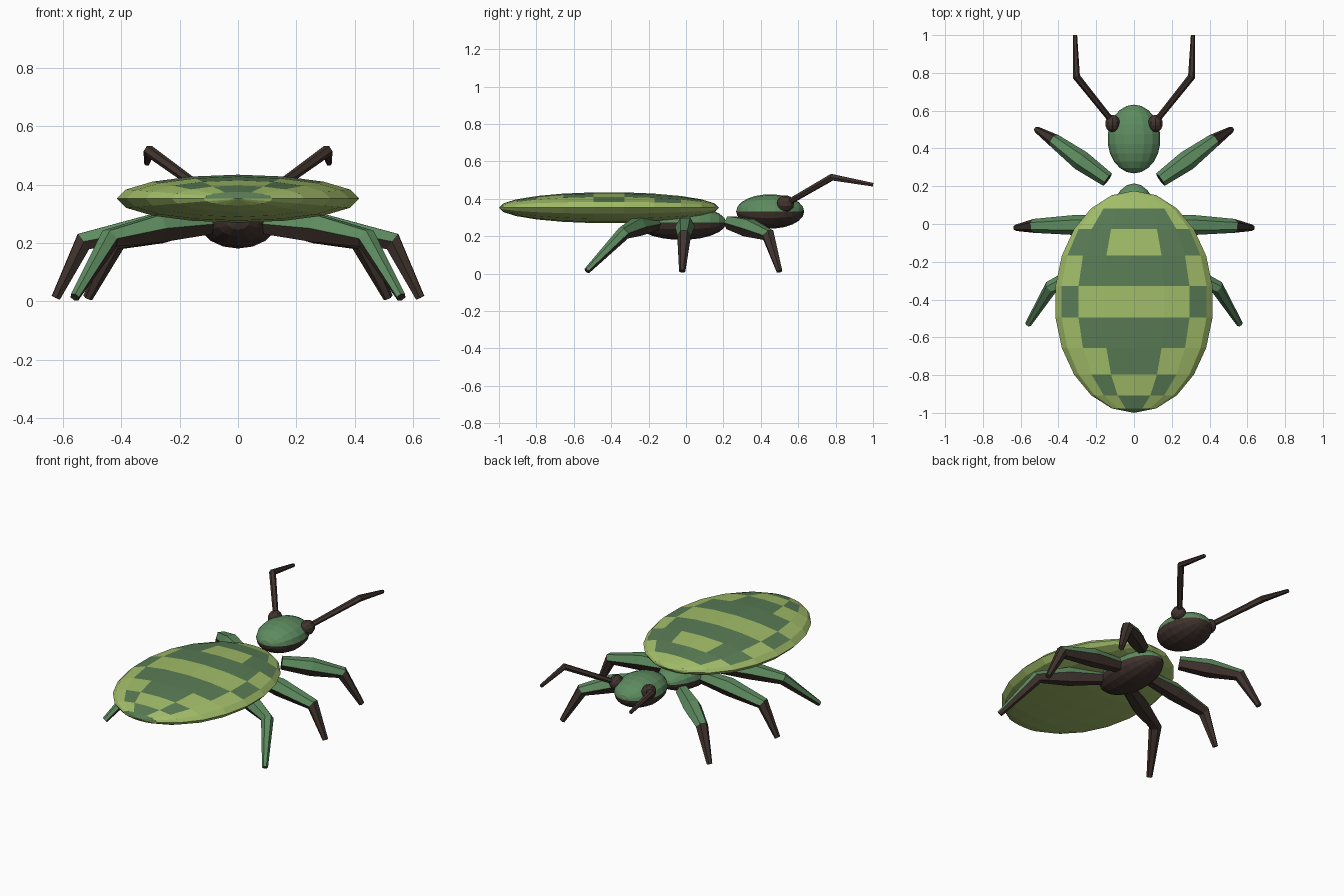
import bpy, bmesh, math
from mathutils import Vector, Matrix

cube = bpy.data.objects.get("Cube")
if cube:
    bpy.data.objects.remove(cube)


def material(name, rgb):
    m = bpy.data.materials.new(name)
    m.use_nodes = True
    m.diffuse_color = (*rgb, 1)
    m.node_tree.nodes["Principled BSDF"].inputs["Base Color"].default_value = (*rgb, 1)
    return m


BROWN = material("dark brown", (0.052, 0.034, 0.028))
GREEN = material("body green", (0.11, 0.26, 0.115))
DARK = material("shell dark green", (0.1, 0.2, 0.09))
LIGHT = material("shell light green", (0.36, 0.51, 0.14))


def finish(name, bm, mats):
    bmesh.ops.recalc_face_normals(bm, faces=bm.faces)
    mesh = bpy.data.meshes.new(name)
    bm.to_mesh(mesh)
    bm.free()
    for m in mats:
        mesh.materials.append(m)
    ob = bpy.data.objects.new(name, mesh)
    bpy.context.collection.objects.link(ob)
    return ob


def ellipsoid(name, centre, radii, mats, rule, segments=16, rings=11):
    """Faceted ellipsoid with its poles along y, coloured by a rule on the unit direction."""
    bm = bmesh.new()
    bmesh.ops.create_uvsphere(bm, u_segments=segments, v_segments=rings, radius=1,
                              matrix=Matrix.Rotation(-math.pi / 2, 4, "X"))
    for f in bm.faces:
        f.material_index = rule(f.calc_center_median().normalized())
    bmesh.ops.scale(bm, vec=radii, verts=bm.verts)
    bmesh.ops.translate(bm, vec=centre, verts=bm.verts)
    return finish(name, bm, mats)


def limb(name, points, radii, mats, green_spans=0, sides=6):
    """Tapered tube along a path; upward faces of the first spans take the second colour."""
    bm = bmesh.new()
    pts = [Vector(p) for p in points]
    rings = []
    for i, p in enumerate(pts):
        d = (pts[min(i + 1, len(pts) - 1)] - pts[max(i - 1, 0)]).normalized()
        side = d.cross(Vector((0, 0, 1))).normalized()
        up = side.cross(d)
        angles = [math.tau * k / sides for k in range(sides)]
        rings.append([bm.verts.new(p + radii[i] * (math.cos(a) * side + math.sin(a) * up))
                      for a in angles])
    spans = {}
    for i, (a, b) in enumerate(zip(rings, rings[1:])):
        for k in range(sides):
            n = (k + 1) % sides
            spans[bm.faces.new((a[k], a[n], b[n], b[k]))] = i
    bm.faces.new(rings[0])
    bm.faces.new(rings[-1])
    bmesh.ops.recalc_face_normals(bm, faces=bm.faces)
    for f, i in spans.items():
        f.material_index = int(i < green_spans and f.normal.z > 0.2)
    return finish(name, bm, mats)


# Shell: rows run front to back, columns from the middle to the rim
PATTERN = ["LLLL", "LLLL", "DDLL", "LDDL", "DDLL", "LLDL",
           "DDLL", "DLLL", "LDLL", "DLLL", "DDDD"]


def shell_rule(d):
    if d.z < 0:
        return 1
    row = min(int(math.acos(d.y) / math.pi * 11), 10)
    column = 3 - min(int(math.atan2(d.z, abs(d.x)) / math.pi * 8), 3)
    return int(PATTERN[row][column] == "L")


def upper(d):
    return int(d.z > 0)


ellipsoid("shell", (0, -0.412, 0.352), (0.42, 0.588, 0.083), [DARK, LIGHT], shell_rule)

# Thorax and head: green above, brown below
ellipsoid("thorax", (0, -0.025, 0.272), (0.135, 0.24, 0.092), [BROWN, GREEN], upper)
ellipsoid("head", (0, 0.45, 0.332), (0.14, 0.182, 0.092), [BROWN, GREEN], upper)

# Leg paths on the +x side: hip, thigh, knee, foot; and how many spans show green
LEGS = {
    "front": ([(0.14, 0.235, 0.272), (0.28, 0.335, 0.245), (0.42, 0.44, 0.205),
               (0.515, 0.5, 0.012)], 2),
    "middle": ([(0.09, 0, 0.27), (0.3, -0.005, 0.25), (0.53, -0.01, 0.205),
                (0.625, -0.02, 0.012)], 2),
    "hind": ([(0.1, -0.17, 0.265), (0.27, -0.26, 0.25), (0.44, -0.335, 0.215),
              (0.56, -0.53, 0.014)], 3),
}

for side, s in (("left", 1), ("right", -1)):
    def flip(path):
        return [(s * x, y, z) for x, y, z in path]

    for name, (path, spans) in LEGS.items():
        limb(f"{name}_leg_{side}", flip(path), (0.04, 0.054, 0.037, 0.017),
             [BROWN, GREEN], spans)

    # Eyes and jointed antennae
    ellipsoid(f"eye_{side}", (s * 0.113, 0.532, 0.374), (0.042, 0.046, 0.045),
              [BROWN], lambda d: 0, 10, 7)
    limb(f"antenna_{side}", flip([(0.125, 0.555, 0.385), (0.305, 0.78, 0.515),
                                  (0.312, 1, 0.475)]),
         (0.016, 0.02, 0.011), [BROWN])
